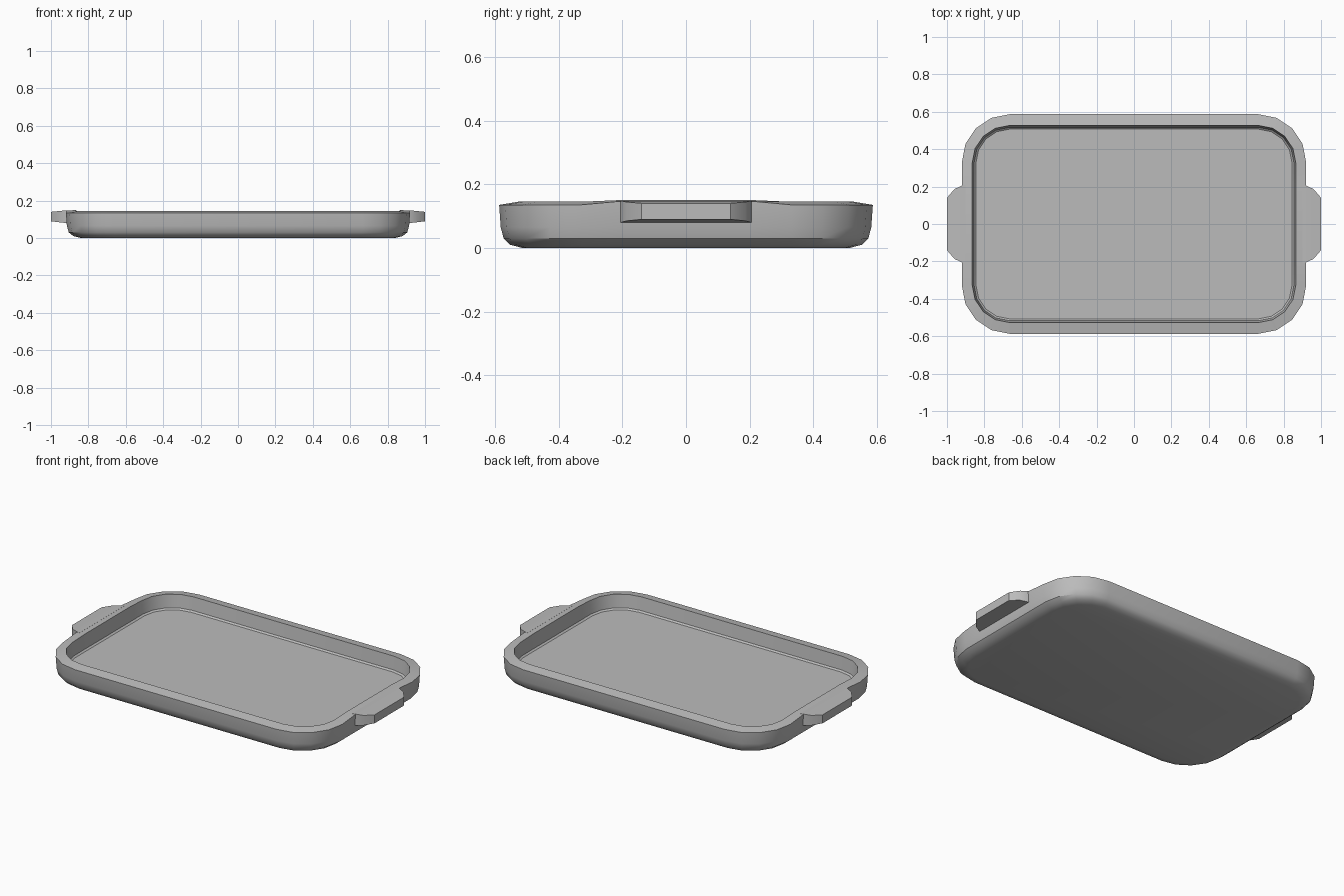
import bpy, bmesh, math

if "Cube" in bpy.data.objects:
    bpy.data.objects.remove(bpy.data.objects["Cube"])

grey = bpy.data.materials.new("plain grey")
grey.use_nodes = True
COLOR = (0.5, 0.5, 0.5, 1)
grey.diffuse_color = COLOR
grey.node_tree.nodes["Principled BSDF"].inputs["Base Color"].default_value = COLOR


def finish(bm, name):
    bmesh.ops.recalc_face_normals(bm, faces=bm.faces)
    mesh = bpy.data.meshes.new(name)
    bm.to_mesh(mesh)
    bm.free()
    mesh.materials.append(grey)
    obj = bpy.data.objects.new(name, mesh)
    bpy.context.collection.objects.link(obj)
    bpy.ops.object.select_all(action="DESELECT")
    obj.select_set(True)
    bpy.context.view_layer.objects.active = obj
    bpy.ops.object.shade_smooth_by_angle(angle=math.radians(35))
    return obj


def ring(bm, hx, hy, r, z, lift=0.0):
    """Rounded rectangle loop; the short sides rise by lift beside the handles."""
    quarter = [(hx, 0.21)]
    for i in range(5):
        a = math.radians(22.5 * i)
        quarter.append((hx - r + r * math.cos(a), hy - r + r * math.sin(a)))
    left = quarter + [(-x, y) for x, y in reversed(quarter)]
    loop = left + [(-x, -y) for x, y in left]
    return [bm.verts.new((x, y, z + (lift if abs(y) < 0.22 else 0))) for x, y in loop]


# Tray: outer wall, sloping rim, inner wall and floor, lofted from bottom to floor
bm = bmesh.new()
sections = [
    (0.84, 0.515, 0.19, 0.0, 0),
    (0.88, 0.553, 0.22, 0.010, 0),
    (0.905, 0.573, 0.24, 0.030, 0),
    (0.915, 0.582, 0.25, 0.065, 0),
    (0.92, 0.587, 0.255, 0.135, 0.011),
    (0.865, 0.527, 0.20, 0.145, 0.005),
    (0.855, 0.517, 0.19, 0.068, 0),
    (0.845, 0.507, 0.18, 0.060, 0),
]
loops = [ring(bm, *s) for s in sections]
for low, high in zip(loops, loops[1:]):
    n = len(low)
    for i in range(n):
        j = (i + 1) % n
        bm.faces.new((low[i], low[j], high[j], high[i]))
bm.faces.new(loops[0])
bm.faces.new(loops[-1])
finish(bm, "tray")

# Handles: tapered grips on the short sides
half = [(0.90, 0.21), (0.92, 0.205), (0.96, 0.187), (1.0, 0.14)]
outline = half + [(x, -y) for x, y in reversed(half)]
for side, name in ((1, "left_handle"), (-1, "right_handle")):
    bm = bmesh.new()
    top = [bm.verts.new((side * x, y, 0.148 - 0.10 * max(0, x - 0.92))) for x, y in outline]
    base = [bm.verts.new((side * x, y, 0.08 + 0.12 * max(0, x - 0.92))) for x, y in outline]
    n = len(outline)
    for i in range(n):
        j = (i + 1) % n
        bm.faces.new((base[i], base[j], top[j], top[i]))
    for i in range(n // 2 - 1):
        for row in (top, base):
            bm.faces.new((row[i], row[i + 1], row[n - 2 - i], row[n - 1 - i]))
    finish(bm, name)
